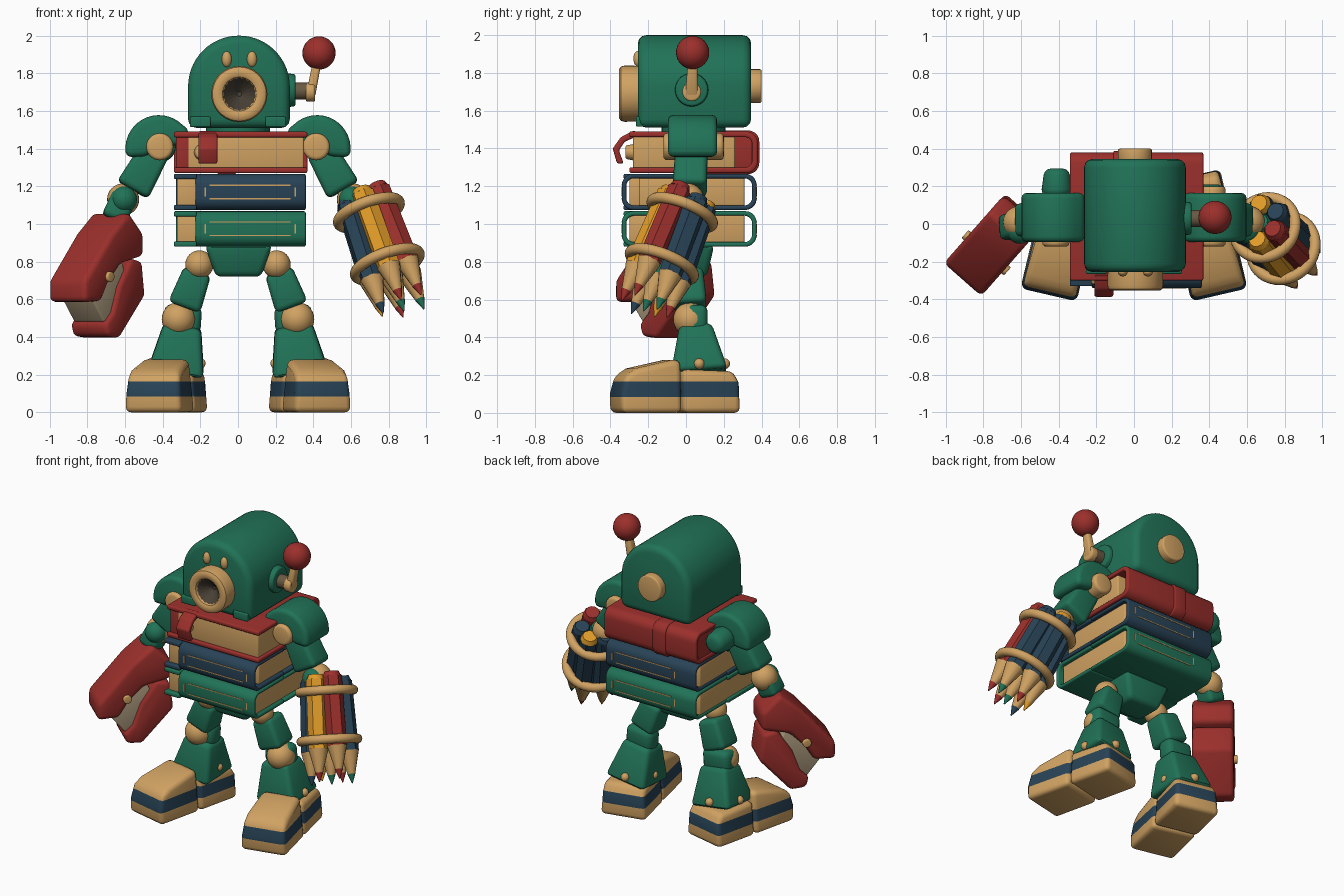
import bpy, bmesh, math
from mathutils import Vector as V

cube = bpy.data.objects.get("Cube")
if cube:
    bpy.data.objects.remove(cube)

COLOURS = {
    "green": (0.015, 0.17, 0.097), "red": (0.33, 0.029, 0.025), "tan": (0.63, 0.36, 0.122),
    "navy": (0.021, 0.056, 0.094), "orange": (0.75, 0.33, 0.022), "steel": (0.42, 0.33, 0.21),
    "dark_brown": (0.065, 0.052, 0.036), "bronze": (0.14, 0.1, 0.055)}
MATS = {}
for n, c in COLOURS.items():
    m = MATS[n] = bpy.data.materials.new(n)
    m.use_nodes = True
    m.diffuse_color = (*c, 1)
    m.node_tree.nodes["Principled BSDF"].inputs["Base Color"].default_value = (*c, 1)
X, Y, Z = V((1, 0, 0)), V((0, 1, 0)), V((0, 0, 1))

def loft(name, rings, mats, bevel=0, rule=None):
    """Skin a row of point rings, cap both ends and round the sharp edges."""
    bm = bmesh.new()
    loops = [[bm.verts.new(p) for p in r] for r in rings]
    bm.faces.new(loops[0])
    bm.faces.new(loops[-1])
    for a, b in zip(loops, loops[1:]):
        for i in range(len(a)):
            bm.faces.new((a[i - 1], a[i], b[i], b[i - 1]))
    bmesh.ops.recalc_face_normals(bm, faces=bm.faces)
    if bevel:
        edges = [e for e in bm.edges if e.calc_face_angle(0) > 0.45]
        bmesh.ops.bevel(bm, geom=edges, offset=bevel, segments=3, profile=0.5,
                        affect='EDGES', clamp_overlap=True)
    if rule:
        rule(bm)
    me = bpy.data.meshes.new(name)
    bm.to_mesh(me)
    bm.free()
    ob = bpy.data.objects.new(name, me)
    bpy.context.collection.objects.link(ob)
    for mat in mats.split():
        me.materials.append(MATS[mat])
    bpy.ops.object.select_all(action='DESELECT')
    ob.select_set(True)
    bpy.context.view_layer.objects.active = ob
    bpy.ops.object.shade_smooth_by_angle(angle=math.radians(35))

def prism(name, pts, origin, u, v, depth, mat, bevel=0.015, rule=None, shape=lambda b: 1):
    """Extrude a 2D outline, drawn along u and v, evenly to both sides."""
    w = u.cross(v).normalized() * depth / 2
    loft(name, [[V(origin) + u * a + v * b + w * s * shape(b) for a, b in pts] for s in (-1, 1)],
         mat, bevel, rule)

def box(name, lo, hi, mat, bevel=0.01):
    pts = [(lo[0], lo[2]), (hi[0], lo[2]), (hi[0], hi[2]), (lo[0], hi[2])]
    prism(name, pts, (0, (lo[1] + hi[1]) / 2, 0), X, Z, hi[1] - lo[1], mat, bevel)

def limb(name, p0, p1, size0, size1, mat, bevel=0.03):
    """Tapered block running from p0 to p1."""
    d = (V(p1) - V(p0)).normalized()
    a = Y.cross(d).normalized() / 2
    b = d.cross(a)
    loft(name, [[V(p) + a * s[0] * i + b * s[1] * j for i, j in ((-1, -1), (1, -1), (1, 1), (-1, 1))]
                for p, s in ((p0, size0), (p1, size1))], mat, bevel)

def arc(cx, cy, r, a0, a1, n=12):
    return [(cx + r * math.cos(math.radians(a0 + (a1 - a0) * i / n)),
             cy + r * math.sin(math.radians(a0 + (a1 - a0) * i / n))) for i in range(n + 1)]

def rod(name, p0, p1, r0, r1, mat, segs=28, bevel=0):
    q = (V(p1) - V(p0)).to_track_quat('Z', 'Y')
    loft(name, [[V(p) + q @ V((x, y, 0)) for x, y in arc(0, 0, r, 0, 360, segs)[:-1]]
                for p, r in ((p0, r0), (p1, r1))], mat, bevel)

def dress(name, mat):
    bpy.context.object.name = name
    bpy.context.object.data.materials.append(MATS[mat])
    bpy.ops.object.shade_smooth()

def ball(name, loc, r, mat, scale=(1, 1, 1)):
    bpy.ops.mesh.primitive_uv_sphere_add(segments=28, ring_count=16, radius=r, location=loc, scale=scale)
    dress(name, mat)

# Head: arched case with face, back knob and crank
prism("head_case", [(-0.27, 1.51), (0.27, 1.51)] + arc(0, 1.73, 0.27, 0, 180, 28),
      (0.005, 0.045, 0), X, Z, 0.6, "green", 0.045)
rod("neck", (0, 0.04, 1.42), (0, 0.04, 1.55), 0.17, 0.17, "green")
for s in (-1, 1):
    box("face_tab", (s * 0.2 - 0.055, -0.265, 1.515), (s * 0.2 + 0.055, -0.2, 1.57), "green", 0.008)
    ball("eye", (0.007 + s * 0.067, -0.255, 1.875), 0.026, "tan", (1, 0.9, 1.6))

def darken_throat(bm):
    for f in bm.faces:
        c = f.calc_center_median()
        f.material_index = int(math.hypot(c.x - 0.007, c.z - 1.69) < 0.07)

HORN = [(0.147, -0.24), (0.149, -0.325), (0.143, -0.345), (0.13, -0.354), (0.103, -0.354),
        (0.09, -0.347), (0.082, -0.335), (0.012, -0.27)]
loft("mouth_horn", [[(0.007 + x * k, y, 1.69 + z * k) for i, (x, z) in enumerate(arc(0, 0, r, 0, 350, 35))
                     for k in [1 + 0.08 * (i % 2) * (r < 0.085)]] for r, y in HORN],
     "tan dark_brown", 0, darken_throat)
rod("back_knob", (0.005, 0.33, 1.73), (0.005, 0.4, 1.73), 0.09, 0.09, "tan", 28, 0.01)
rod("crank_plate", (0.26, 0.03, 1.71), (0.305, 0.03, 1.71), 0.09, 0.085, "green", 28, 0.01)
rod("crank_shaft", (0.3, 0.03, 1.705), (0.38, 0.03, 1.705), 0.045, 0.045, "bronze")
rod("crank_hub", (0.36, 0.03, 1.7), (0.41, 0.03, 1.7), 0.05, 0.05, "tan", 28, 0.01)
limb("crank_arm", (0.385, 0.03, 1.68), (0.42, 0.035, 1.86), (0.05, 0.07), (0.045, 0.05), "tan", 0.015)
ball("crank_ball", (0.43, 0.035, 1.908), 0.088, "red")

# Books forming the torso
def cover(name, x0, x1, z, h, y0, y1, mat, t=0.03, r=0.06):
    """C-shaped cover opening at y0, with its rounded spine at y1."""
    s, length, pts = (1 if y1 > y0 else -1), abs(y1 - y0), []
    for k, q in ((0, r), (t, r - t * 0.8)):
        a, b = length - k, h - k
        side = [(0, b)] + arc(a - q, b - q, q, 90, 0, 5) + arc(a - q, q - b, q, 0, -90, 5) + [(0, -b)]
        pts += side[::-1] if k else side
    prism(name, [(y0 + s * a, z + b) for a, b in pts], ((x0 + x1) / 2, 0, 0), Y, Z, x1 - x0, mat, 0.01)

cover("top_book_cover", -0.34, 0.368, 1.38, 0.11, -0.3, 0.38, "red")
box("top_book_pages", (-0.27, -0.28, 1.29), (0.35, 0.26, 1.47), "tan")
box("top_book_end", (-0.33, -0.28, 1.29), (-0.255, 0.35, 1.47), "red")
cover("top_book_strap", -0.11, -0.01, 1.38, 0.116, 0, 0.388, "red")
prism("strap_loop", [(-0.27, 1.497), (-0.345, 1.46), (-0.388, 1.4), (-0.365, 1.32), (-0.33, 1.32),
                     (-0.355, 1.39), (-0.325, 1.435), (-0.27, 1.46)],
      (-0.16, 0, 0), Y, Z, 0.1, "red", 0.01)
rod("strap_button", (-0.19, -0.27, 1.38), (-0.19, -0.32, 1.38), 0.045, 0.035, "tan", 24, 0.008)
for label, z, h, mat, front in (("middle", 1.17, 0.096, "navy", -0.25), ("bottom", 0.974, 0.094, "green", -0.3)):
    cover(label + "_book_front", -0.225, 0.36, z, h, 0, -0.34, mat, 0.024)
    cover(label + "_book_back", -0.33, 0.36, z, h, 0, 0.374, mat, 0.024)
    box(label + "_book_pages", (-0.325, front, z - h + 0.02), (0.335, 0.31, z + h - 0.02), "tan")
    box(label + "_book_fore_edge", (-0.325, -0.3, z - h + 0.02), (-0.2, front + 0.05, z + h - 0.02), "tan")
    for s in (-1, 1):
        mid, x = z + s * (h - 0.014), 0.065 + s * 0.24
        box(label + "_book_board", (-0.34, -0.33, mid - 0.014), (-0.22, 0.02, mid + 0.014), mat, 0.008)
        # thin gilt frame lines on both long faces
        for y in (-0.3405, 0.3745):
            e = z + s * 0.036
            box("gilt_line", (-0.15, y - 0.002, e - 0.003), (0.28, y + 0.002, e + 0.003), "tan", 0)
            box("gilt_end", (x - 0.004, y - 0.002, z - 0.025), (x + 0.004, y + 0.002, z + 0.025), "tan", 0)
limb("pelvis", (0.003, 0.01, 0.89), (0.003, 0.01, 0.72), (0.36, 0.28), (0.24, 0.2), "green")

# Legs, feet, shoulders and arms, repeated on both sides
def stripe(bm):
    for z in (0.085, 0.165):
        bmesh.ops.bisect_plane(bm, geom=bm.verts[:] + bm.edges[:] + bm.faces[:], plane_co=(0, 0, z), plane_no=Z)
    for f in bm.faces:
        f.material_index = int(0.085 < f.calc_center_median().z < 0.165)

def foot_taper(z):
    return 1 - 0.3 * z - max(0, z - 0.19) * 1.2

TOE = [(0.003, 0), (0.33, 0), (0.335, 0.1), (0.31, 0.195), (0.25, 0.235), (0.05, 0.28), (0.003, 0.28)]
HEEL = [(-0.003, 0), (-0.315, 0), (-0.31, 0.16), (-0.28, 0.22), (-0.003, 0.23)]
PAD = [(0.3, 1.43), (0.5, 1.36)] + arc(0.42, 1.4, 0.178, -15, 135, 16) + [(0.26, 1.5), (0.27, 1.43)]
for s, side in ((1, "left_"), (-1, "right_")):
    def P(x, y, z):
        return V((s * x, y, z))
    ball(side + "hip", P(0.205, -0.03, 0.785), 0.075, "tan")
    limb(side + "thigh", P(0.215, 0.01, 0.75), P(0.285, 0.02, 0.56), (0.15, 0.16), (0.18, 0.18), "green")
    ball(side + "knee", P(0.315, 0.022, 0.495), 0.09, "tan")
    limb(side + "knee_cap", P(0.29, 0.055, 0.57), P(0.3, 0.055, 0.42), (0.2, 0.12), (0.2, 0.12), "green", 0.04)
    limb(side + "shin", P(0.295, 0.05, 0.46), P(0.33, 0.07, 0.21), (0.2, 0.17), (0.3, 0.3), "green")
    for dx, dy in ((0.135, 0), (-0.125, 0), (0, 0.135)):
        ball(side + "ankle_stud", P(0.325 + dx, 0.07 + dy, 0.26), 0.028, "tan")
    fwd = P(math.sin(0.227), -math.cos(0.227), 0)
    for part, pts in (("toe", TOE), ("heel", HEEL)):
        prism(side + part, pts, P(0.378, -0.05, 0), fwd, Z, 0.31, "tan navy", 0.03, stripe, foot_taper)
    prism(side + "shoulder_pad", PAD, (0, 0.035, 0), X * s, Z, 0.26, "green", 0.05)
    rod(side + "shoulder_joint", P(0.415, -0.12, 1.41), P(0.415, 0.2, 1.41), 0.072, 0.072, "tan", 28, 0.02)
    limb(side + "upper_arm", P(0.435, 0.03, 1.4), P(0.56, 0.02, 1.18), (0.16, 0.17), (0.19, 0.18), "green")
    ball(side + "elbow", P(0.61, 0.01, 1.13), 0.085, "tan")
    ball(side + "elbow_cap", P(0.605, -0.035, 1.13), 0.07, "green")
    limb(side + "wrist", P(0.6, 0.0, 1.16), P(0.66, -0.02, 1.02), (0.13, 0.13), (0.14, 0.14), "green")
rod("shoulder_back_cap", (-0.41, 0.15, 1.41), (-0.41, 0.295, 1.41), 0.085, 0.065, "green", 28, 0.035)

# Stapler hand
u, c = V((-0.66, -0.75, 0)).normalized(), V((-0.778, -0.145, 0))
prism("stapler_top", [(-0.16, 1.065), (-0.02, 0.95), (0.2, 0.7), (0.2, 0.585), (0.06, 0.59), (0.0, 0.69),
                      (-0.1, 0.79), (-0.28, 0.83), (-0.28, 0.95)], c, u, Z, 0.265, "red", 0.03)
prism("stapler_jaw", [(-0.18, 0.82), (-0.27, 0.8), (-0.295, 0.62), (-0.09, 0.395), (0.01, 0.405),
                      (0.03, 0.47), (-0.03, 0.53), (-0.08, 0.67)], c, u, Z, 0.26, "red", 0.025)
prism("stapler_magazine", [(0.13, 0.62), (-0.12, 0.82), (-0.2, 0.62), (-0.09, 0.5), (0.02, 0.48)],
      c, u, Z, 0.215, "steel", 0.01)
pin, w = c + u * 0.01 + Z * 0.72, u.cross(Z) * 0.15
rod("stapler_pin", pin - w, pin + w, 0.028, 0.028, "tan", 20, 0.006)

# Pencil bundle hand
top, d = V((0.695, -0.02, 1.06)), V((0.315, -0.347, -0.883)).normalized()
e1 = (X - d * X.dot(d)).normalized()
e2 = e1.cross(d)
for i, (ang, mat, tip) in enumerate([
        (205, "navy", "navy"), (-95, "orange", "red"), (-35, "red", "red"), (30, "navy", "green"),
        (90, "navy", "red"), (150, "navy", "orange"), (0, "green", "green")]):
    off = (e1 * math.cos(math.radians(ang)) + e2 * math.sin(math.radians(ang))) * (i < 6)
    at = [top + d * (t - 0.015 * (i % 3)) + off * (0.105 + 0.04 * t) for t in (-0.09, -0.06, 0.38, 0.53, 0.59)]
    rod("pencil_body", at[1], at[2], 0.063, 0.063, mat, 6)
    rod("pencil_end", at[0], at[1], 0.045, 0.058, "orange" if i % 3 == 1 else mat, 12)
    rod("pencil_cone", at[2], at[3], 0.064, 0.025, "tan", 12)
    rod("pencil_tip", at[3], at[4], 0.026, 0.003, tip, 12)
for t, r in ((0.0, 0.17), (0.31, 0.178)):
    bpy.ops.mesh.primitive_torus_add(major_segments=40, minor_segments=14, major_radius=r, minor_radius=0.03,
                                     location=top + d * t, rotation=d.to_track_quat('Z', 'Y').to_euler())
    dress("pencil_band", "tan")
